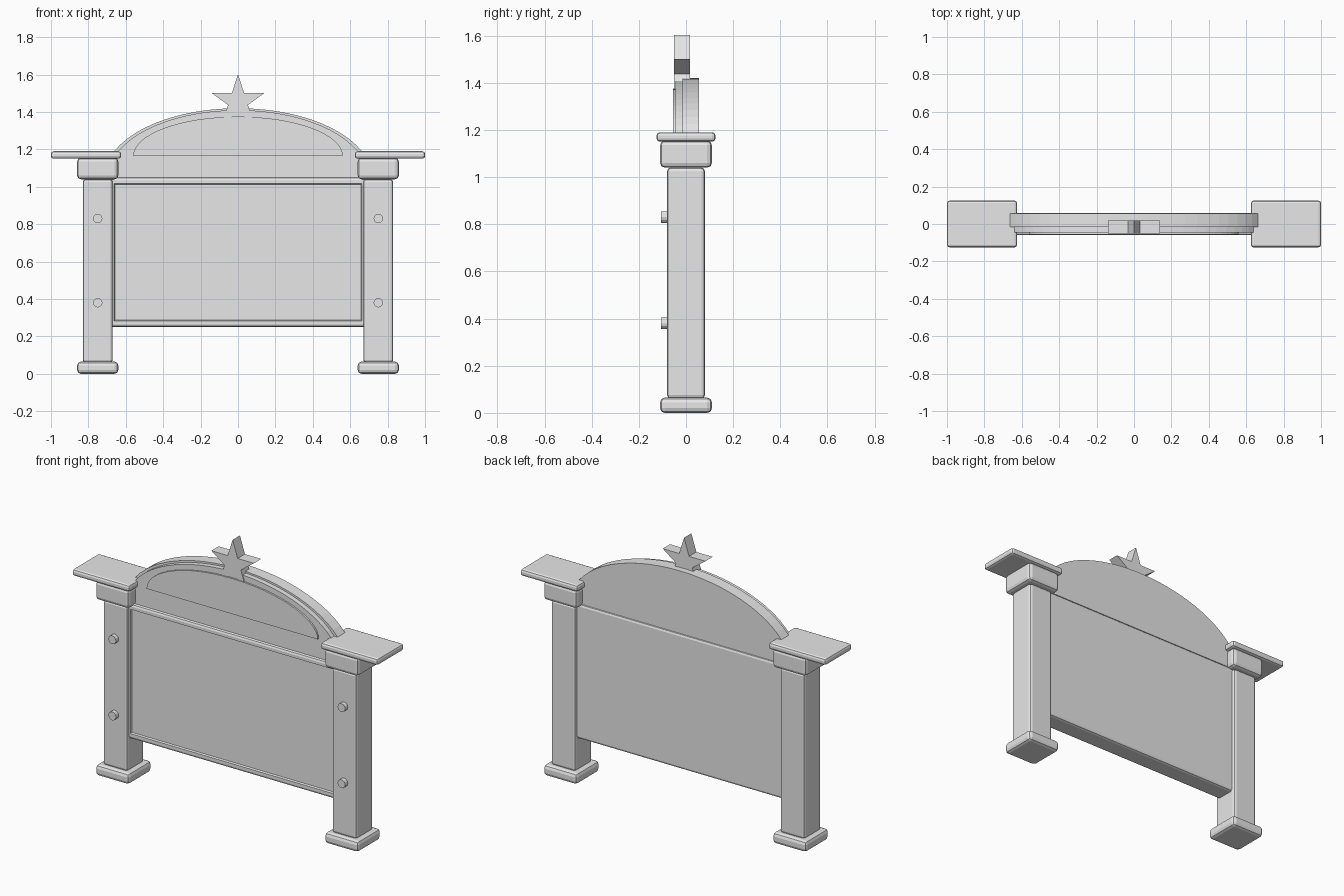
import bpy, bmesh, math
from mathutils import Matrix

cube = bpy.data.objects.get("Cube")
if cube:
    bpy.data.objects.remove(cube, do_unlink=True)

grey = bpy.data.materials.new("light_grey")
grey.use_nodes = True
COLOUR = (0.8, 0.8, 0.8, 1)
grey.diffuse_color = COLOUR
grey.node_tree.nodes["Principled BSDF"].inputs["Base Color"].default_value = COLOUR


def finish(name, bm, bevel=0, segments=2):
    bmesh.ops.recalc_face_normals(bm, faces=bm.faces)
    mesh = bpy.data.meshes.new(name)
    bm.to_mesh(mesh)
    bm.free()
    mesh.materials.append(grey)
    obj = bpy.data.objects.new(name, mesh)
    bpy.context.collection.objects.link(obj)
    if bevel:
        mod = obj.modifiers.new("bevel", "BEVEL")
        mod.width = bevel
        mod.segments = segments
    return obj


def box_mesh(x0, x1, y0, y1, z0, z1):
    bm = bmesh.new()
    bmesh.ops.create_cube(bm, size=1)
    bmesh.ops.scale(bm, vec=(x1 - x0, y1 - y0, z1 - z0), verts=bm.verts)
    bmesh.ops.translate(bm, vec=((x0 + x1) / 2, (y0 + y1) / 2, (z0 + z1) / 2), verts=bm.verts)
    return bm


def slab(name, outline, y0, y1):
    """Extrude an x-z outline from y0 to y1."""
    bm = bmesh.new()
    face = bm.faces.new([bm.verts.new((x, y0, z)) for x, z in outline])
    new = bmesh.ops.extrude_face_region(bm, geom=[face])["geom"]
    verts = [v for v in new if isinstance(v, bmesh.types.BMVert)]
    bmesh.ops.translate(bm, vec=(0, y1 - y0, 0), verts=verts)
    return finish(name, bm)


def half_ellipse(width, height, z, steps=32):
    angles = [math.pi * i / steps for i in range(steps + 1)]
    return [(width * math.cos(a), z + height * math.sin(a)) for a in angles]


# Posts with feet, capitals, wide caps and bolts, on both sides
for side, s in (("left", 1), ("right", -1)):
    for part, xa, xb, depth, z0, z1, bevel in (
        ("post", 0.67, 0.83, 0.08, 0.06, 1.04, 0.015),
        ("foot", 0.64, 0.86, 0.11, 0, 0.065, 0.02),
        ("capital", 0.64, 0.86, 0.11, 1.04, 1.155, 0.02),
        ("cap", 0.625, 1.0, 0.125, 1.15, 1.19, 0.014),
    ):
        x0, x1 = sorted((s * xa, s * xb))
        finish(f"{side}_{part}", box_mesh(x0, x1, -depth, depth, z0, z1), bevel)
    for level, z in (("lower", 0.38), ("upper", 0.83)):
        bm = bmesh.new()
        bmesh.ops.create_cone(bm, cap_ends=True, segments=12, radius1=0.025, radius2=0.025,
                              depth=0.035, matrix=Matrix.Translation((s * 0.75, -0.0875, z))
                              @ Matrix.Rotation(math.pi / 2, 4, "X"))
        finish(f"{side}_{level}_bolt", bm)

# Board with a shallow framed recess on its front
bm = box_mesh(-0.695, 0.695, -0.06, 0.06, 0.25, 1.05)
bmesh.ops.bevel(bm, geom=bm.edges[:], offset=0.015, segments=2, profile=0.5, affect="EDGES")
bm.normal_update()
front = min(bm.faces, key=lambda f: f.calc_center_median().y)
bmesh.ops.inset_region(bm, faces=[front], thickness=0.025)
bmesh.ops.inset_region(bm, faces=[front], thickness=0.006, depth=-0.01)
finish("board", bm)

# Arched pediment in layers
slab("rear_arch", half_ellipse(0.715, 0.37, 1.05), -0.015, 0.055)
slab("front_arch", half_ellipse(0.695, 0.36, 1.05), -0.045, -0.015)
slab("arch_panel", half_ellipse(0.56, 0.21, 1.165), -0.055, -0.045)

# Star on top
star = []
for i in range(10):
    radius = 0.056 if i % 2 else 0.147
    a = math.pi / 2 + i * math.pi / 5
    star.append((radius * math.cos(a), 1.455 + radius * math.sin(a)))
slab("star", star, -0.05, 0.018)
